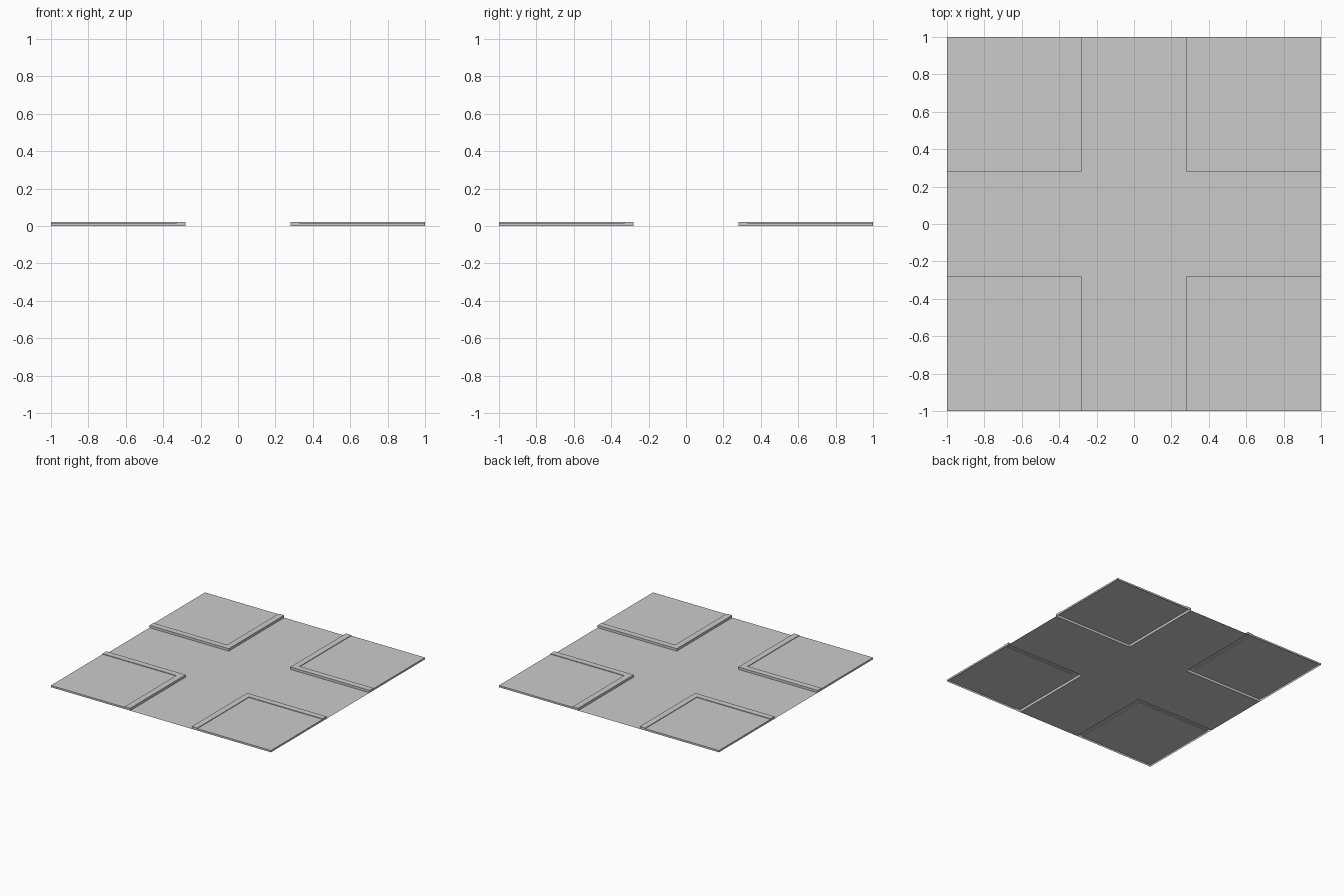
import bpy, bmesh

if "Cube" in bpy.data.objects:
    bpy.data.objects.remove(bpy.data.objects["Cube"])

ROAD = 0.28      # half width of the road
INNER = 0.33     # inner edge of the curb
CURB_Z = 0.02
PAVE_Z = 0.015


def make_object(name, quads):
    bm = bmesh.new()
    for q in quads:
        bm.faces.new([bm.verts.new(p) for p in q])
    bmesh.ops.remove_doubles(bm, verts=bm.verts, dist=1e-5)
    mesh = bpy.data.meshes.new(name)
    bm.to_mesh(mesh)
    bm.free()
    obj = bpy.data.objects.new(name, mesh)
    bpy.context.collection.objects.link(obj)
    return obj


def strip(path, sx, sy):
    """Connect consecutive polylines with quads, mirrored into a quadrant."""
    quads = []
    for a, b in zip(path, path[1:]):
        for i in range(len(a) - 1):
            q = [a[i], a[i + 1], b[i + 1], b[i]]
            q = [(x * sx, y * sy, z) for x, y, z in q]
            quads.append(q if sx * sy > 0 else q[::-1])
    return quads


def ell(d, z):
    return [(1, d, z), (d, d, z), (d, 1, z)]


# Flat cross-shaped road sheet
r = ROAD
road = [[(-r, -1, 0), (r, -1, 0), (r, 1, 0), (-r, 1, 0)]]
for s in (-1, 1):
    x0, x1 = sorted((s * r, s))
    road.append([(x0, -r, 0), (x1, -r, 0), (x1, r, 0), (x0, r, 0)])
make_object("road", road)

for sx in (-1, 1):
    for sy in (-1, 1):
        tag = ("right" if sx > 0 else "left") + "_" + ("back" if sy > 0 else "front")

        # Curb: outer wall, top, inner step, and end walls at the tile border
        curb = strip([ell(ROAD, 0), ell(ROAD, CURB_Z), ell(INNER, CURB_Z), ell(INNER, PAVE_Z)], sx, sy)
        curb += strip([[(1, ROAD, 0), (1, ROAD, CURB_Z)], [(1, INNER, 0), (1, INNER, CURB_Z)]], sx, sy)
        curb += strip([[(INNER, 1, 0), (INNER, 1, CURB_Z)], [(ROAD, 1, 0), (ROAD, 1, CURB_Z)]], sx, sy)
        curb_obj = make_object("curb_" + tag, curb)

        # Pavement: top sheet and the two walls at the tile border
        p = INNER
        z = PAVE_Z
        pave = strip([[(p, p, z), (1, p, z)], [(p, 1, z), (1, 1, z)]], sx, sy)
        pave = [q[:] for q in pave]
        pave += strip([[(1, p, 0), (1, 1, 0), (p, 1, 0)], [(1, p, z), (1, 1, z), (p, 1, z)]], sx, sy)
        pave_obj = make_object("pavement_" + tag, pave)

# Consistent outward (upward) normals on every sheet
for obj in bpy.context.collection.objects:
    bm = bmesh.new()
    bm.from_mesh(obj.data)
    bmesh.ops.recalc_face_normals(bm, faces=bm.faces)
    top = max(bm.faces, key=lambda f: f.normal.z ** 2 * f.calc_area())
    if top.normal.z < 0:
        bmesh.ops.reverse_faces(bm, faces=bm.faces)
    bm.to_mesh(obj.data)
    bm.free()
